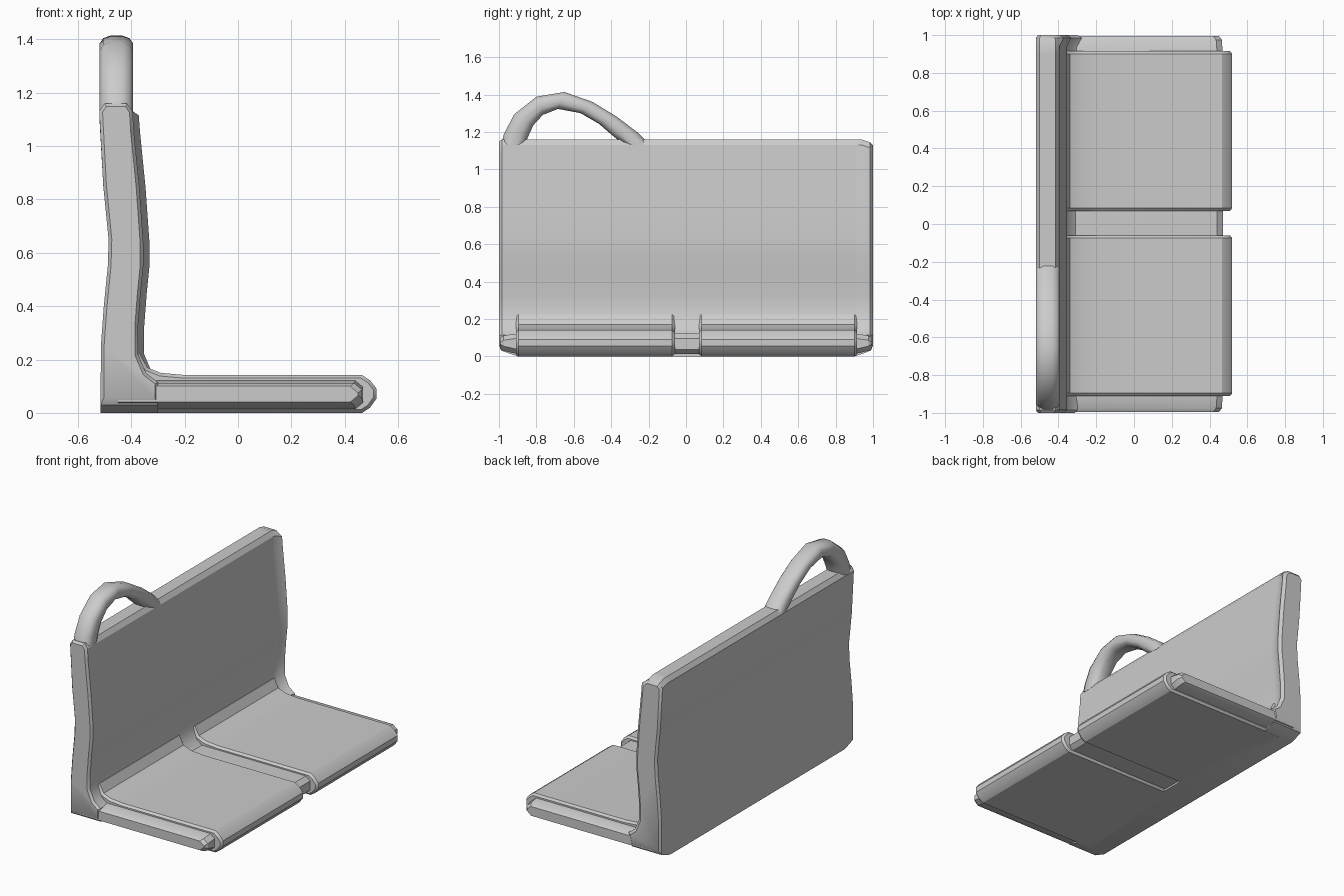
import bpy, bmesh, math
from mathutils import Vector

if "Cube" in bpy.data.objects:
    bpy.data.objects.remove(bpy.data.objects["Cube"])


def inset(profile, d):
    """Shrink a counter-clockwise (x, z) profile by d."""
    out, n = [], len(profile)
    for i in range(n):
        p, a, b = (Vector(profile[j % n]) for j in (i, i - 1, i + 1))
        e, f = (p - a).normalized(), (b - p).normalized()
        m = Vector((-e.y - f.y, e.x + f.x)).normalized()
        k = max(0.5, m.dot(Vector((-e.y, e.x))))
        q = p + m * d / k
        out.append((q.x, q.y))
    return out


def loft(name, rings, angle=30):
    """Skin a list of closed 3D rings and cap both ends."""
    bm = bmesh.new()
    loops = [[bm.verts.new(p) for p in ring] for ring in rings]
    n = len(loops[0])
    for a, b in zip(loops, loops[1:]):
        for i in range(n):
            j = (i + 1) % n
            bm.faces.new((a[i], a[j], b[j], b[i]))
    bm.faces.new(loops[0])
    bm.faces.new(loops[-1][::-1])
    bmesh.ops.recalc_face_normals(bm, faces=bm.faces)
    mesh = bpy.data.meshes.new(name)
    bm.to_mesh(mesh)
    bm.free()
    mesh.shade_smooth()
    mesh.set_sharp_from_angle(angle=math.radians(angle))
    obj = bpy.data.objects.new(name, mesh)
    bpy.context.collection.objects.link(obj)
    return obj


def at_y(profile, y):
    return [(x, y, z) for x, z in profile]


# Backrest: wavy profile, with a raised flared rim at the +y end
front = [(-0.30, 0.115), (-0.345, 0.15), (-0.375, 0.22), (-0.375, 0.32),
         (-0.365, 0.45), (-0.355, 0.55), (-0.355, 0.64), (-0.37, 0.85),
         (-0.39, 1.05), (-0.395, 1.13)]
rear = [(-0.415, 1.16), (-0.50, 1.16), (-0.52, 1.13), (-0.505, 0.85),
        (-0.485, 0.65), (-0.488, 0.55), (-0.503, 0.40), (-0.514, 0.25)]


def back_section(bottom, rim=0.0, top=0.0):
    upper = [(x, z - top if z > 1.1 else z) for x, z in rear]
    return ([(-0.515, bottom), (-0.30, bottom)]
            + [(x + rim, z - top if z > 1.1 else z) for x, z in front] + upper)


loft("backrest", [
    at_y(inset(back_section(0.045), 0.012), -1.0),
    at_y(back_section(0.03), -0.985),
    at_y(back_section(0.0), -0.90),
    at_y(back_section(0.0), 0.90),
    at_y(back_section(0.013), 0.94),
    at_y(back_section(0.03, 0.023, 0.015), 0.985),
    at_y(inset(back_section(0.045, 0.015, 0.02), 0.012), 1.0)])


# Seat base: thin slab that shows at both ends and between the cushions
def base_section(low, high, nose):
    return [(-0.45, low), (nose - 0.03, low), (nose, low + 0.025),
            (nose, high - 0.025), (nose - 0.03, high), (-0.45, high)]


loft("seat_base", [
    at_y(base_section(0.04, 0.10, 0.45), -0.995),
    at_y(base_section(0.03, 0.112, 0.465), -0.975),
    at_y(base_section(0.012, 0.122, 0.47), -0.90),
    at_y(base_section(0.012, 0.122, 0.47), 0.90),
    at_y(base_section(0.03, 0.112, 0.465), 0.975),
    at_y(base_section(0.04, 0.10, 0.45), 0.995)])

# Two seat cushions with rounded noses, sweeping up into the backrest
cushion = [(-0.46, 0.0), (0.465, 0.0), (0.495, 0.02), (0.52, 0.055),
           (0.52, 0.09), (0.495, 0.122), (0.465, 0.142), (-0.20, 0.142),
           (-0.29, 0.15), (-0.34, 0.17), (-0.37, 0.225), (-0.46, 0.225)]
for name, y0, y1 in (("cushion_left", -0.91, -0.06), ("cushion_right", 0.07, 0.915)):
    small = inset(cushion, 0.012)
    loft(name, [at_y(small, y0), at_y(cushion, y0 + 0.014),
                at_y(cushion, y1 - 0.014), at_y(small, y1)])

# Grab handle: lopsided arch, each ring spans an outer and an inner point (y, z)
spans = [((-0.99, 1.13), (-0.86, 1.13)), ((-0.975, 1.19), (-0.84, 1.18)),
         ((-0.92, 1.295), (-0.815, 1.235)), ((-0.80, 1.39), (-0.765, 1.29)),
         ((-0.65, 1.415), (-0.685, 1.322)), ((-0.50, 1.362), (-0.565, 1.30)),
         ((-0.37, 1.283), (-0.465, 1.242)), ((-0.26, 1.20), (-0.40, 1.185)),
         ((-0.19, 1.13), (-0.33, 1.13))]
sides, rings = 12, []
for outer, inner in spans:
    o, i = Vector(outer), Vector(inner)
    mid, half = (o + i) / 2, (o - i) / 2
    ring = []
    for k in range(sides):
        t = 2 * math.pi * (k + 0.5) / sides
        # squarish oval section
        u = math.copysign(abs(math.cos(t)) ** 0.75, math.cos(t))
        v = math.copysign(abs(math.sin(t)) ** 0.75, math.sin(t))
        p = mid + half * u
        ring.append((-0.456 + 0.064 * v, p.x, p.y))
    rings.append(ring)
loft("grab_handle", rings, 45)
